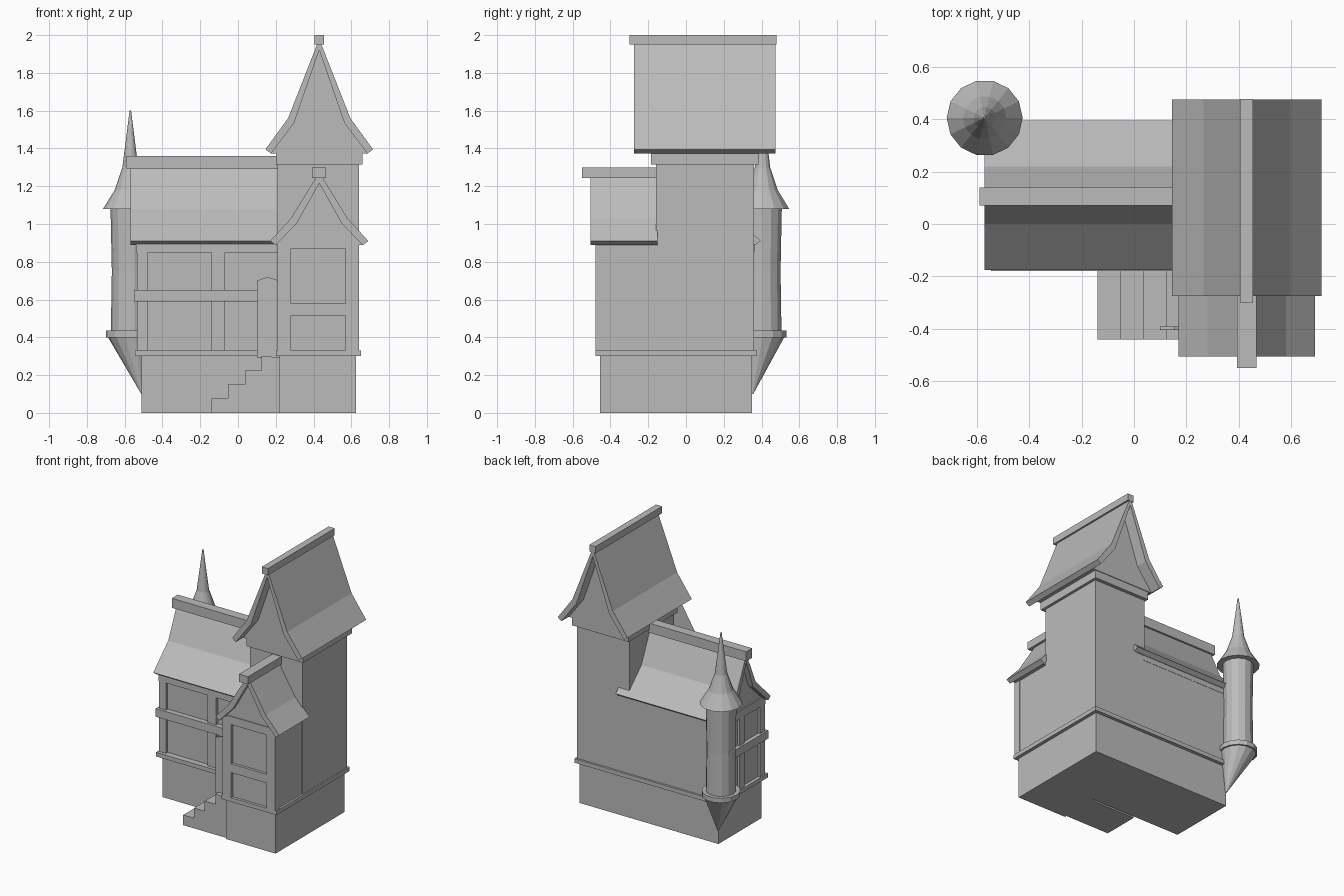
import bpy
import bmesh
from math import cos, sin, tau

if "Cube" in bpy.data.objects:
    bpy.data.objects.remove(bpy.data.objects["Cube"])

GREY = (0.5, 0.5, 0.5, 1)
stone = bpy.data.materials.new("plain_grey")
stone.use_nodes = True
stone.diffuse_color = GREY
stone.node_tree.nodes["Principled BSDF"].inputs["Base Color"].default_value = GREY


def finish(name, bm):
    bmesh.ops.recalc_face_normals(bm, faces=bm.faces)
    mesh = bpy.data.meshes.new(name)
    bm.to_mesh(mesh)
    bm.free()
    mesh.materials.append(stone)
    obj = bpy.data.objects.new(name, mesh)
    bpy.context.collection.objects.link(obj)
    return obj


def prism(name, outline, start, end, axis):
    """Extrude an outline along x, y or z."""
    place = {"x": lambda a, b, t: (t, a, b),
             "y": lambda a, b, t: (a, t, b),
             "z": lambda a, b, t: (a, b, t)}[axis]
    bm = bmesh.new()
    low = [bm.verts.new(place(a, b, start)) for a, b in outline]
    high = [bm.verts.new(place(a, b, end)) for a, b in outline]
    bm.faces.new(low)
    bm.faces.new(high)
    for i in range(len(low)):
        j = (i + 1) % len(low)
        bm.faces.new((low[i], low[j], high[j], high[i]))
    return finish(name, bm)


def box(name, x, y, z):
    x0, x1 = x
    y0, y1 = y
    return prism(name, [(x0, y0), (x1, y0), (x1, y1), (x0, y1)], *z, "z")


def lathe(name, rings, sides=14):
    """Join circles given as (centre x, centre y, radius, height)."""
    bm = bmesh.new()
    loops = [[bm.verts.new((cx + r * cos(tau * i / sides), cy + r * sin(tau * i / sides), z))
              for i in range(sides)] for cx, cy, r, z in rings]
    bm.faces.new(loops[0])
    bm.faces.new(loops[-1])
    for a, b in zip(loops, loops[1:]):
        for i in range(sides):
            j = (i + 1) % sides
            bm.faces.new((a[i], a[j], b[j], b[i]))
    return finish(name, bm)


def roof(name, mid, eave, bend, ridge, span, wall_span, axis):
    """Bell-cast roof shell with set-back gable walls under it."""
    (ew, ez), (bw, bz) = eave, bend
    outer = [(ew, ez), (bw, bz), (0, ridge)]
    inner = [(ew - 0.03, ez - 0.022), (bw - 0.032, bz - 0.025), (0, ridge - 0.06)]

    def arch(half):
        return [(mid - w, z) for w, z in half] + [(mid + w, z) for w, z in half[-2::-1]]

    prism(name, arch(outer) + arch(inner)[::-1], *span, axis)
    prism(name + "_gable_wall", arch(inner), *wall_span, axis)


# Stone base and its trim, following the L-shaped plan
def plan(left, right, front, hall_front, back, inner):
    return [(left, back), (left, hall_front), (inner, hall_front),
            (inner, front), (right, front), (right, back)]


prism("base", plan(-0.51, 0.625, -0.455, -0.155, 0.35, 0.22), 0, 0.3, "z")
prism("base_trim", plan(-0.545, 0.65, -0.48, -0.18, 0.375, 0.2), 0.3, 0.33, "z")

# Hall with timber frame
box("hall_walls", (-0.52, 0.3), (-0.135, 0.36), (0.33, 0.91))
for i, x in enumerate([(-0.535, -0.48), (-0.14, -0.07)]):
    box(f"hall_front_post_{i}", x, (-0.155, -0.12), (0.33, 0.9))
for i, y in enumerate([(-0.155, -0.1), (0.08, 0.14), (0.31, 0.365)]):
    box(f"hall_side_post_{i}", (-0.535, -0.5), y, (0.33, 0.9))
box("hall_beam", (-0.55, 0.22), (-0.175, 0.3), (0.59, 0.65))
box("hall_top_beam", (-0.54, 0.22), (-0.155, 0.362), (0.85, 0.91))
roof("hall_roof", 0.11, (0.285, 0.91), (0.11, 1.08), 1.325,
     (-0.57, 0.3), (-0.53, 0.28), "x")
box("hall_ridge_cap", (-0.59, 0.24), (0.07, 0.14), (1.29, 1.36))

# Tower
box("tower_walls", (0.21, 0.64), (-0.16, 0.36), (0.33, 1.32))
box("tower_cornice", (0.2, 0.66), (-0.185, 0.385), (1.315, 1.38))
roof("tower_roof", 0.43, (0.285, 1.395), (0.165, 1.56), 1.98,
     (-0.275, 0.475), (-0.19, 0.39), "y")
box("tower_ridge_cap", (0.405, 0.455), (-0.3, 0.478), (1.95, 2.0))

# Front wing with timber frame
box("wing_walls", (0.22, 0.635), (-0.46, -0.1), (0.33, 0.92))
for side, x in (("right", (0.21, 0.28)), ("left", (0.57, 0.64))):
    box(f"wing_{side}_post", x, (-0.48, -0.43), (0.33, 0.92))
for name, z in (("middle", (0.515, 0.58)), ("top", (0.87, 0.93))):
    box(f"wing_{name}_beam", (0.25, 0.6), (-0.48, -0.43), z)
roof("wing_roof", 0.43, (0.26, 0.91), (0.15, 1.03), 1.275,
     (-0.505, -0.15), (-0.475, -0.16), "y")
box("wing_ridge_cap", (0.393, 0.467), (-0.55, -0.155), (1.243, 1.3))

# Entrance steps and railing panel
stairs = [(0.22, 0), (-0.14, 0)]
for i in range(4):
    x, z = -0.14 + 0.088 * i, 0.075 * (i + 1)
    stairs += [(x, z), (x + 0.088, z)]
stairs[-1] = (0.22, 0.295)
prism("steps", stairs[:2] + stairs[2:], -0.44, -0.17, "y")
prism("railing_panel", [(0.1, 0.29), (0.22, 0.29), (0.22, 0.7), (0.155, 0.72), (0.1, 0.7)],
      -0.405, -0.392, "y")

# Corner turret
X, Y = -0.57, 0.405
lathe("turret_corbel", [(-0.508, 0.352, 0.004, 0.1), (X, Y, 0.118, 0.4)])
lathe("turret_ring", [(X, Y, 0.13, 0.4), (X, Y, 0.13, 0.435)])
lathe("turret_shaft", [(X, Y, 0.103, 0.435), (X, Y, 0.098, 0.75), (X, Y, 0.105, 1.09)])
lathe("turret_spire", [(X, Y, 0.145, 1.08), (X, Y, 0.083, 1.18),
                       (X, Y, 0.042, 1.3), (X, Y, 0.004, 1.6)])
